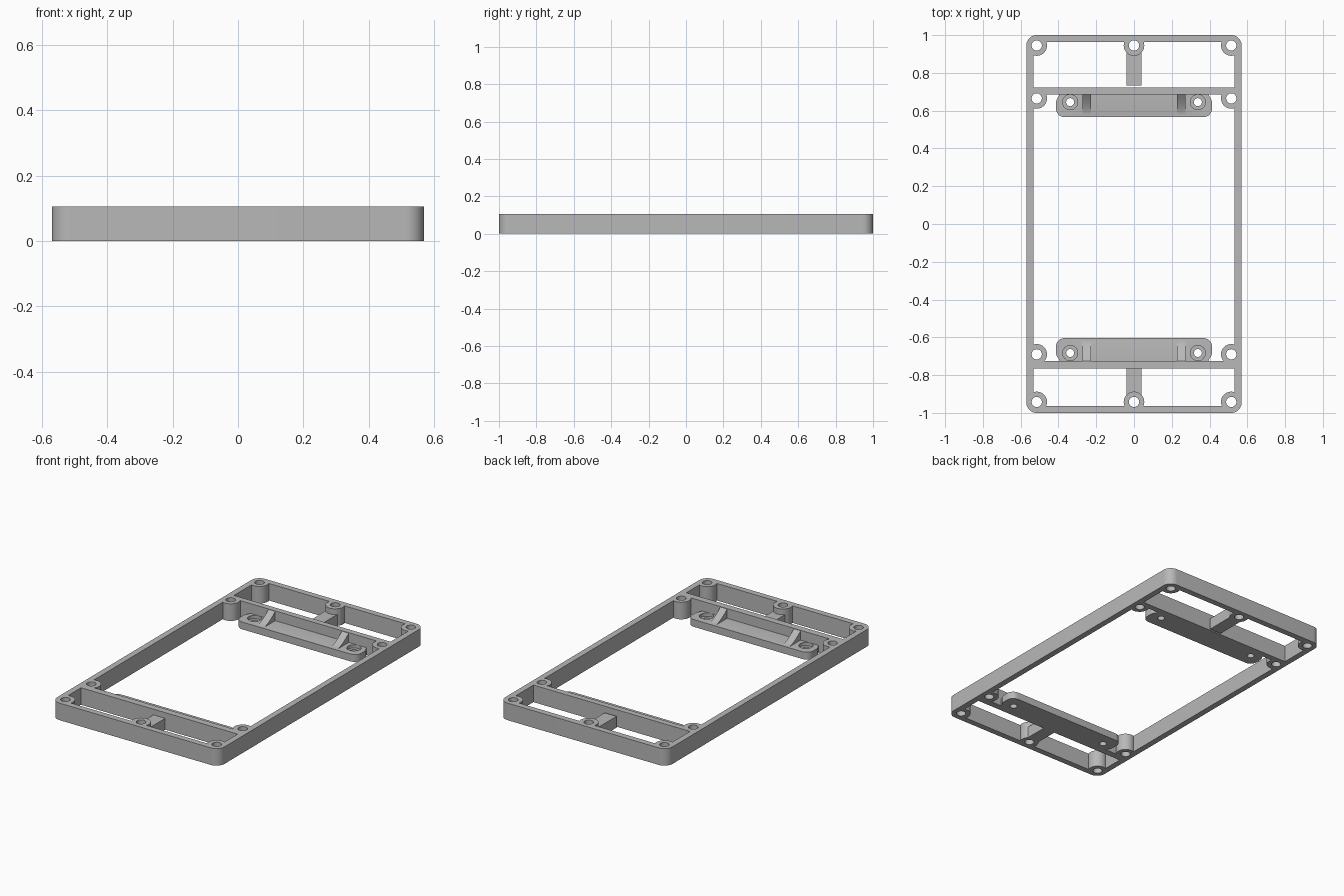
import bpy, bmesh, math
from mathutils import Matrix, Vector

if "Cube" in bpy.data.objects:
    bpy.data.objects.remove(bpy.data.objects["Cube"])

HEIGHT, WALL = 0.105, 0.037
HALF_X, HALF_Y = 0.57, 1.0
PLATE = 0.045

grey = bpy.data.materials.new("mid grey")
grey.use_nodes = True
grey.diffuse_color = (0.48, 0.48, 0.48, 1)
grey.node_tree.nodes["Principled BSDF"].inputs["Base Color"].default_value = (0.48, 0.48, 0.48, 1)


def prism(name, outline, low, high, matrix=Matrix()):
    """Extrude a flat outline from low to high, then place it with a matrix."""
    bm = bmesh.new()
    face = bm.faces.new([bm.verts.new((x, y, low)) for x, y in outline])
    top = bmesh.ops.extrude_face_region(bm, geom=[face])["geom"]
    moved = [v for v in top if isinstance(v, bmesh.types.BMVert)]
    bmesh.ops.translate(bm, verts=moved, vec=(0, 0, high - low))
    bmesh.ops.transform(bm, matrix=matrix, verts=bm.verts)
    bmesh.ops.recalc_face_normals(bm, faces=bm.faces)
    mesh = bpy.data.meshes.new(name)
    bm.to_mesh(mesh)
    bm.free()
    mesh.materials.append(grey)
    obj = bpy.data.objects.new(name, mesh)
    bpy.context.collection.objects.link(obj)
    return obj


def arc(x, y, radius, start, end, steps):
    angles = [math.radians(start + (end - start) * i / steps) for i in range(steps + 1)]
    return [(x + radius * math.cos(a), y + radius * math.sin(a)) for a in angles]


def rounded(x0, x1, y0, y1, r):
    return (arc(x1 - r, y1 - r, r, 0, 90, 10) + arc(x0 + r, y1 - r, r, 90, 180, 10)
            + arc(x0 + r, y0 + r, r, 180, 270, 10) + arc(x1 - r, y0 + r, r, 270, 360, 10))


def block(name, x0, x1, y0, y1, low, high):
    return prism(name, [(x0, y0), (x1, y0), (x1, y1), (x0, y1)], low, high)


def cylinder(name, x, y, radius, low, high):
    return prism(name, arc(x, y, radius, 0, 360, 40)[:-1], low, high)


def combine(target, other, operation):
    """Apply a boolean and drop the operand."""
    mod = target.modifiers.new("boolean", 'BOOLEAN')
    mod.operation, mod.solver, mod.object = operation, 'EXACT', other
    bpy.context.view_layer.objects.active = target
    bpy.ops.object.modifier_apply(modifier=mod.name)
    bpy.data.objects.remove(other)


def smooth(obj):
    bpy.ops.object.select_all(action='DESELECT')
    obj.select_set(True)
    bpy.context.view_layer.objects.active = obj
    bpy.ops.object.shade_smooth_by_angle(angle=math.radians(30))


# Outer frame: rounded slab with a large opening
frame = prism("frame", rounded(-HALF_X, HALF_X, -HALF_Y, HALF_Y, 0.055), 0, HEIGHT)
ix, iy = HALF_X - WALL, HALF_Y - WALL
combine(frame, block("opening", -ix, ix, -iy, iy, -1, 1), 'DIFFERENCE')

# Crossbars near both ends
for y0, y1 in ((0.686, 0.722), (-0.765, -0.724)):
    combine(frame, block("crossbar", -ix - 0.01, ix + 0.01, y0, y1, 0, HEIGHT), 'UNION')

# Short ribs from the end walls towards the crossbars
for y0, y1 in ((0.732, 0.975), (-0.975, -0.75)):
    combine(frame, block("rib", -0.04, 0.04, y0, y1, 0, 0.07), 'UNION')

# Screw bosses, then their through holes
screws = [(x, y) for x in (-0.515, 0.515) for y in (0.945, 0.665, -0.69, -0.942)]
screws += [(0, 0.945), (0, -0.942)]
for x, y in screws:
    combine(frame, cylinder("boss", x, y, 0.0545, 0, HEIGHT), 'UNION')
for x, y in screws:
    combine(frame, cylinder("hole", x, y, 0.027, -1, 1), 'DIFFERENCE')
smooth(frame)

# Mounting trays inside each crossbar, with counterbored holes and curved gussets
for name, wall, side in (("back_tray", 0.687, 1), ("front_tray", -0.725, -1)):
    inner = wall - side * 0.121
    middle = wall - side * 0.042
    y0, y1 = sorted((inner, wall))
    plate = rounded(-0.413, 0.413, y0, y1, 0.045)
    # keep the wall side nearly square
    plate = [(x, wall if abs(y - wall) < 0.012 else y) for x, y in plate]
    tray = prism(name, plate, 0, PLATE)
    for x in (-0.25, 0.25):
        # Concave side profile, given as distance from the wall and height
        curve = [(0.108 * t, PLATE + (HEIGHT - 0.002 - PLATE) * (1 - t) ** 1.5)
                 for t in [i / 8 for i in range(9)]]
        profile = [(0.0, PLATE - 0.02), *curve, (0.108, PLATE - 0.02)]
        place = Matrix(((0, 0, 1, x), (-side, 0, 0, wall), (0, 1, 0, 0), (0, 0, 0, 1)))
        combine(tray, prism("gusset", profile, -0.023, 0.023, place), 'UNION')
    for x in (-0.338, 0.338):
        combine(tray, cylinder("counterbore", x, middle, 0.04, 0.025, 1), 'DIFFERENCE')
        combine(tray, cylinder("hole", x, middle, 0.021, -1, 1), 'DIFFERENCE')
    smooth(tray)
